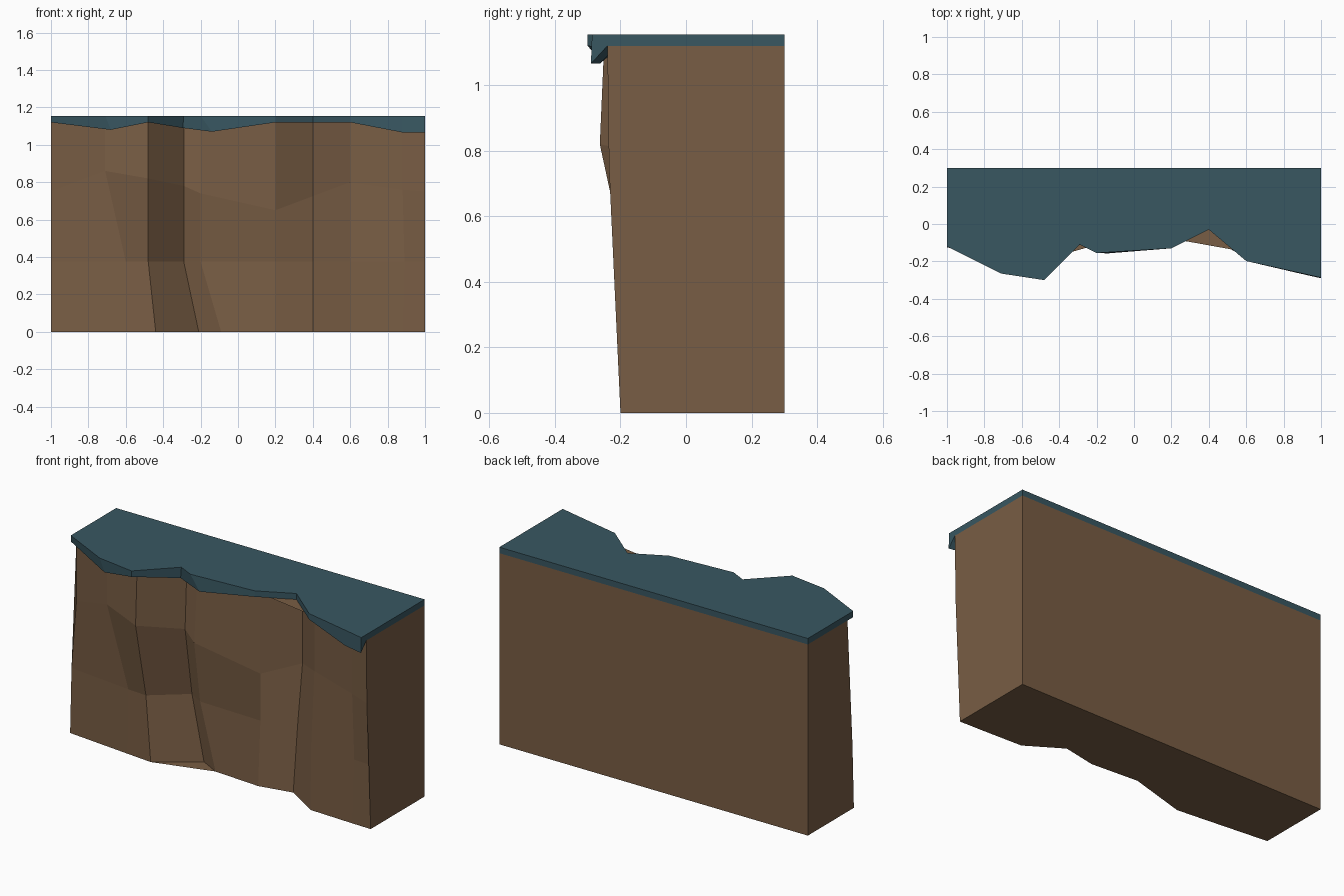
import bpy, bmesh

if "Cube" in bpy.data.objects:
    bpy.data.objects.remove(bpy.data.objects["Cube"])

BACK = 0.30      # flat rear plane
ROCK_TOP = 1.12
CAP_TOP = 1.155


def material(name, rgb):
    m = bpy.data.materials.new(name)
    m.diffuse_color = (*rgb, 1.0)
    m.use_nodes = True
    m.node_tree.nodes["Principled BSDF"].inputs["Base Color"].default_value = m.diffuse_color
    return m


def row(xs, ys, zs):
    """One front contour line; zs may be a single height."""
    if not isinstance(zs, list):
        zs = [zs] * len(xs)
    return list(zip(xs, ys, zs))


def contour_block(name, rows, mat):
    """Solid whose front is a loft through contour rows and whose back is flat."""
    bm = bmesh.new()
    grid = [[bm.verts.new(p) for p in r] for r in rows]
    for a, b in zip(grid, grid[1:]):
        for i in range(len(a) - 1):
            bm.faces.new((a[i], a[i + 1], b[i + 1], b[i]))
    corners = [[bm.verts.new((r[i][0], BACK, r[i][2])) for i in (0, -1)]
               for r in (rows[0], rows[-1])]
    (l0, r0), (l1, r1) = corners
    bm.faces.new(grid[0] + [r0, l0])
    bm.faces.new(grid[-1] + [r1, l1])
    bm.faces.new((l0, r0, r1, l1))
    bm.faces.new([g[0] for g in grid] + [l1, l0])
    bm.faces.new([g[-1] for g in grid] + [r1, r0])
    # triangulate the concave end caps cleanly
    bmesh.ops.triangulate(bm, faces=[f for f in bm.faces if len(f.verts) > 4])
    bmesh.ops.recalc_face_normals(bm, faces=bm.faces)
    me = bpy.data.meshes.new(name)
    bm.to_mesh(me)
    bm.free()
    me.materials.append(mat)
    ob = bpy.data.objects.new(name, me)
    bpy.context.collection.objects.link(ob)
    return ob


# Column positions shared by the rock face and the grass cap
foot_x = [-1, -.60, -.44, -.21, -.09, .2, .4, .6, .88, 1]
low_x = [-1, -.60, -.48, -.29, -.20, .2, .4, .6, .89, 1]
col_x = [-1, -.71, -.48, -.29, -.20, .2, .4, .6, .88, 1]
top_y = [-.067, -.20, -.25, -.06, -.09, -.078, .026, -.15, -.21, -.24]

# Rock face: foot, lower ledge, wavering upper ledge, top
rock_rows = [
    row(foot_x, [-.126, -.165, -.18, -.015, -.08, -.10, -.06, -.186, -.197, -.20], 0),
    row(low_x, [-.113, -.158, -.167, -.012, -.065, -.078, -.02, -.18, -.195, -.20], .375),
    row(col_x, [-.067, -.20, -.263, -.076, -.12, -.078, .026, -.15, -.20, -.235],
        [.75, .86, .82, .78, .74, .65, .725, .80, .76, .75]),
    row(col_x, top_y, ROCK_TOP),
]
contour_block("rock_wall", rock_rows, material("rock", (.19, .11, .058)))

# Grass cap: top outline, drooping lip, underside back to the rock
lip_x = [-1, -.68, -.48, -.295, -.14, .2, .4, .6, .88, 1]
cap_rows = [
    row(col_x, [-.12, -.265, -.30, -.11, -.155, -.13, -.03, -.198, -.26, -.287], CAP_TOP),
    row(lip_x, [-.12, -.265, -.30, -.11, -.157, -.13, -.03, -.198, -.263, -.29],
        [1.12, 1.08, 1.12, 1.09, 1.07, 1.12, 1.12, 1.12, 1.066, 1.066]),
    row(col_x, top_y, ROCK_TOP),
]
contour_block("grass_cap", cap_rows, material("grass", (.04, .095, .12)))
